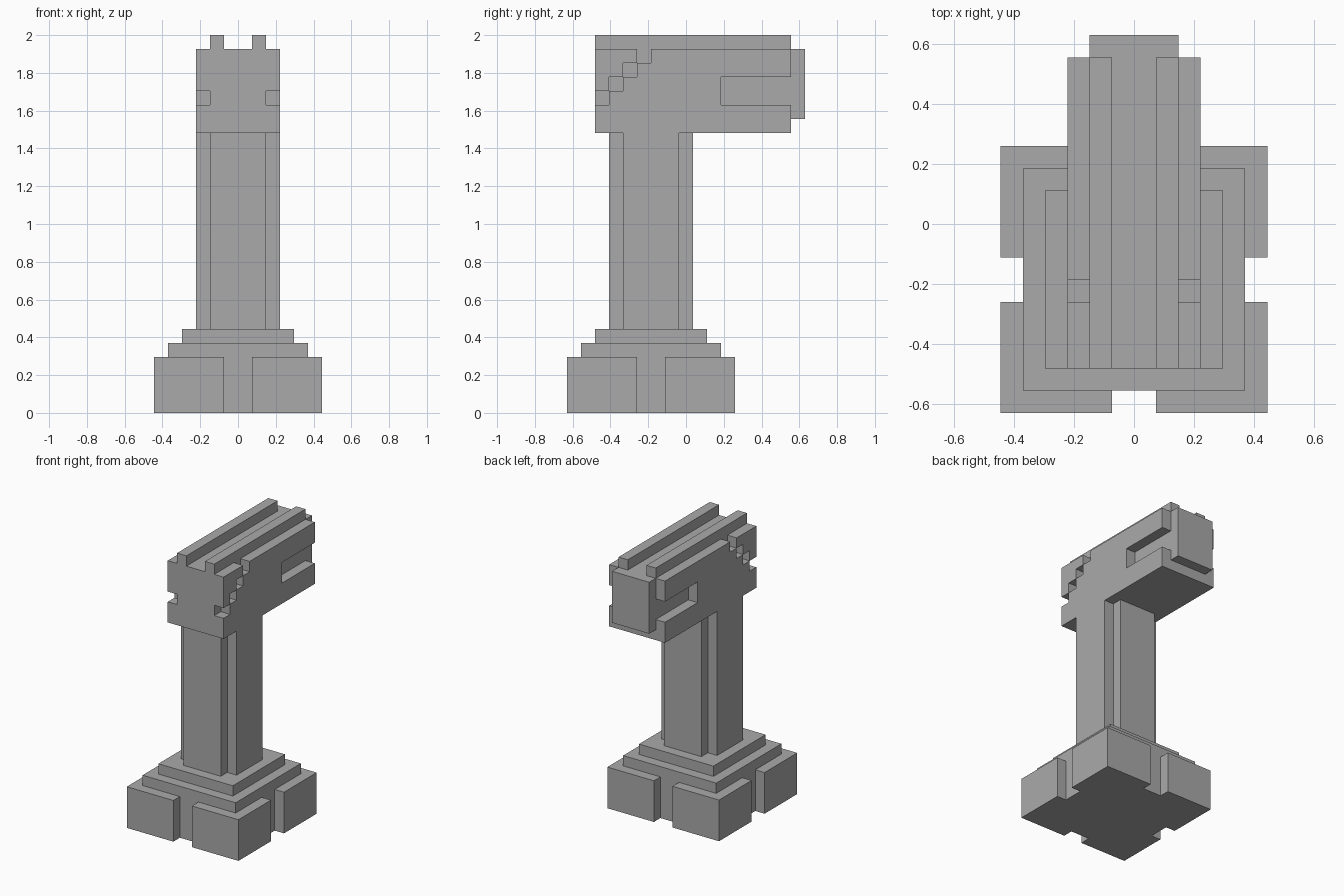
import bpy
import bmesh
from mathutils import Vector

U = 2 / 27  # size of one block; all dimensions below are in blocks

cube = bpy.data.objects.get("Cube")
if cube:
    bpy.data.objects.remove(cube, do_unlink=True)

stone = bpy.data.materials.new("grey stone")
stone.use_nodes = True
stone.diffuse_color = (0.4, 0.4, 0.4, 1)
stone.node_tree.nodes["Principled BSDF"].inputs["Base Color"].default_value = (0.4, 0.4, 0.4, 1)


def prism(name, outline, axis, low, high):
    """Extrude an outline along z (points are x, y) or along x (points are y, z)."""
    bm = bmesh.new()
    place = (lambda a, b: (a, b, low)) if axis == "z" else (lambda a, b: (low, a, b))
    face = bm.faces.new([bm.verts.new(Vector(place(a, b)) * U) for a, b in outline])
    step = Vector((0, 0, high - low) if axis == "z" else (high - low, 0, 0)) * U
    new = bmesh.ops.extrude_face_region(bm, geom=[face])["geom"]
    bmesh.ops.translate(bm, vec=step, verts=[v for v in new if isinstance(v, bmesh.types.BMVert)])
    bmesh.ops.recalc_face_normals(bm, faces=bm.faces)
    mesh = bpy.data.meshes.new(name)
    bm.to_mesh(mesh)
    bm.free()
    mesh.materials.append(stone)
    obj = bpy.data.objects.new(name, mesh)
    bpy.context.collection.objects.link(obj)
    return obj


def rect(a0, b0, a1, b1):
    return [(a0, b0), (a1, b0), (a1, b1), (a0, b1)]


def four_fold(quarter, cy):
    """Complete an outline from its +x +y quarter, listed counter-clockwise."""
    pts = []
    for sx, sy in ((1, 1), (-1, 1), (-1, -1), (1, -1)):
        part = [(sx * x, cy + sy * y) for x, y in quarter]
        pts += part if sx == sy else part[::-1]
    return pts


AXIS_Y = -2.5  # centre line of the pedestal

# Plinth with a notch in the middle of each side, then two steps
prism("plinth", four_fold([(5, 1), (6, 1), (6, 6), (1, 6), (1, 5)], AXIS_Y), "z", 0, 4)
prism("lower_step", four_fold([(5, 5)], AXIS_Y), "z", 4, 5)
prism("upper_step", four_fold([(4, 4)], AXIS_Y), "z", 5, 6)

# Column with notched corners
prism("column", four_fold([(3, 2), (2, 2), (2, 3)], AXIS_Y), "z", 6, 20)

# Head core with the tab at the back
FRONT, BACK = -6.5, 7.5
core = [(FRONT, 20), (BACK, 20), (BACK, 21), (BACK + 1, 21), (BACK + 1, 26), (FRONT, 26)]
prism("head_core", core, "x", -2, 2)

# Cheek outlines, parted by a stepped groove and slotted at the back
lower_stairs, upper_stairs = [], []
for i in range(4):
    y = FRONT + i
    lower_stairs += [(y, 22 + i), (y + 1, 22 + i)]
    if i < 3:
        upper_stairs += [(y, 23 + i), (y + 1, 23 + i)]
cheek = ([(FRONT, 20)] + lower_stairs + [(FRONT + 4, 26), (BACK, 26), (BACK, 24),
         (2.5, 24), (2.5, 22), (BACK, 22), (BACK, 20)])
brow = upper_stairs + [(FRONT + 3, 26), (FRONT, 26)]

for side, s in (("left", 1), ("right", -1)):
    prism(side + "_cheek", cheek, "x", 2 * s, 3 * s)
    prism(side + "_brow", brow, "x", 2 * s, 3 * s)
    prism(side + "_top_ridge", rect(FRONT, 26, BACK, 27), "x", s, 2 * s)
